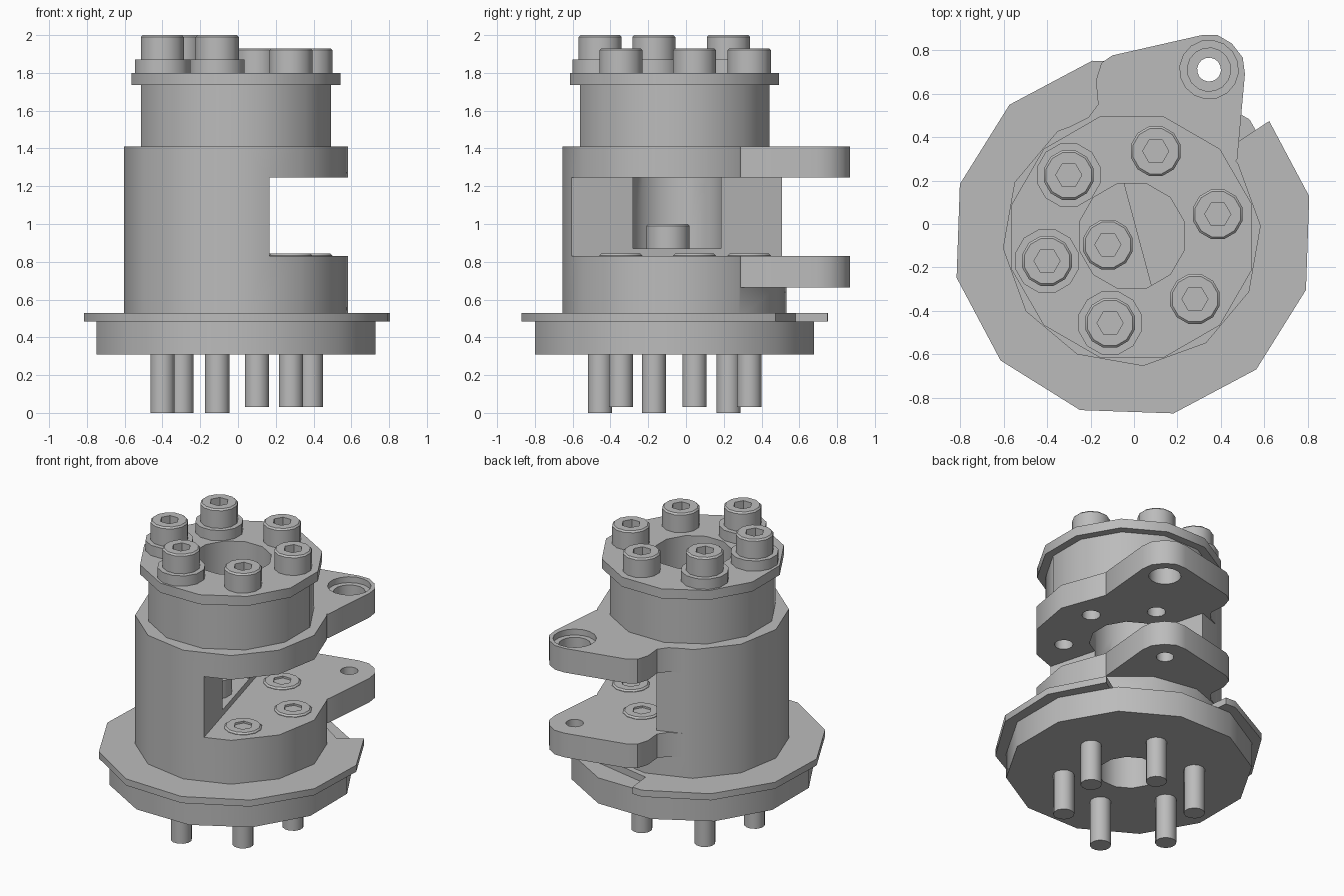
import bpy, bmesh, math
from mathutils import Matrix, Vector

if "Cube" in bpy.data.objects:
    bpy.data.objects.remove(bpy.data.objects["Cube"])

CX, CY = -0.01, -0.06          # axis of the round parts
TILT = math.radians(15)        # turn of the side opening

steel = bpy.data.materials.new("grey_steel")
steel.diffuse_color = (0.5, 0.5, 0.5, 1)
steel.use_nodes = True
steel.node_tree.nodes["Principled BSDF"].inputs["Base Color"].default_value = (0.5, 0.5, 0.5, 1)


def prism(name, points, z0, z1):
    """Upright prism over a plan outline."""
    bm = bmesh.new()
    base = bm.faces.new([bm.verts.new((x, y, z0)) for x, y in points])
    side = bmesh.ops.extrude_face_region(bm, geom=[base])["geom"]
    for v in side:
        if isinstance(v, bmesh.types.BMVert):
            v.co.z = z1
    bmesh.ops.recalc_face_normals(bm, faces=bm.faces)
    mesh = bpy.data.meshes.new(name)
    bm.to_mesh(mesh)
    bm.free()
    ob = bpy.data.objects.new(name, mesh)
    mesh.materials.append(steel)
    bpy.context.collection.objects.link(ob)
    return ob


def disc(name, r, z0, z1, x=CX, y=CY, sides=12, start=15):
    turn = [math.radians(start) + math.tau * i / sides for i in range(sides)]
    return prism(name, [(x + r * math.cos(a), y + r * math.sin(a)) for a in turn], z0, z1)


def combine(ob, others, operation="DIFFERENCE"):
    """Apply booleans and delete the helper objects."""
    for other in others:
        mod = ob.modifiers.new("bool", "BOOLEAN")
        mod.object, mod.operation, mod.solver = other, operation, "EXACT"
        bpy.context.view_layer.update()
        mesh = bpy.data.meshes.new_from_object(ob.evaluated_get(bpy.context.evaluated_depsgraph_get()))
        ob.modifiers.clear()
        ob.data = mesh
        bpy.data.objects.remove(other)
    return ob


def finish(ob):
    bpy.ops.object.select_all(action="DESELECT")
    ob.select_set(True)
    bpy.context.view_layer.objects.active = ob
    bpy.ops.object.shade_smooth_by_angle(angle=math.radians(35))


def bore(z0, z1):
    return disc("cutter", 0.25, z0, z1, y=CY + 0.005)


tall_bolts = [(-0.3, 0.225), (-0.4, -0.17), (-0.11, -0.455)]
short_bolts = [(0.1, 0.335), (0.385, 0.045), (0.28, -0.345)]
HX, HY = 0.345, 0.71           # lug hole

# Main body with its two lugs, side opening and bore
lug = [(-0.35, 0.42), (-0.21, 0.49), (-0.165, 0.55), (-0.175, 0.66), (-0.15, 0.74), (-0.1, 0.775),
       (0.31, 0.868), (0.385, 0.868), (0.45, 0.83), (0.5, 0.765), (0.51, 0.69),
       (0.475, 0.3), (0.3, 0), (-0.2, 0)]
body = disc("main_body", 0.595, 0.5, 1.41, start=5)
c, s = math.cos(TILT), math.sin(TILT)
opening = prism("cutter", [(0.02 + u * c - v * s, -0.055 + u * s * 1 + v * c)
                           for u, v in [(0, -1), (1.5, -1), (1.5, 1.5), (0, 1.5)]], 0.83, 1.245)
combine(body, [opening, bore(0.87, 1.5), disc("cutter", 0.195, 0.4, 0.7)])
combine(body, [prism("lug", lug, 0.665, 0.83), prism("lug", lug, 1.245, 1.41)], "UNION")
combine(body, [bore(1.2, 1.5),
               disc("cutter", 0.055, 0.6, 0.9, HX, HY, 16),
               disc("cutter", 0.1, 1.2, 1.5, HX, HY, 16),
               disc("cutter", 0.135, 1.37, 1.5, HX, HY, 16)]
        + [disc("cutter", 0.058, 1.2, 1.4, x, y) for x, y in short_bolts])
finish(body)

# Neck and top plate
for name, r, z0, z1 in [("neck", 0.52, 1.41, 1.735), ("top_plate", 0.573, 1.735, 1.8)]:
    finish(combine(disc(name, r, z0, z1), [bore(z0 - 0.1, z1 + 0.1)]))

# Base disc and the notched flange above it
finish(combine(disc("base_disc", 0.765, 0.31, 0.485), [disc("cutter", 0.195, 0.2, 0.6)]))
notch = [(0.64, 0.485), (0.48, 0.38), (0.3, 0.5), (-0.1, 0.58), (-0.12, 0.77), (-0.1, 1), (0.7, 1)]
flange = disc("flange", 0.832, 0.485, 0.53, x=-0.005, start=13)
finish(combine(flange, [prism("cutter", notch, 0.4, 0.6), disc("cutter", 0.195, 0.4, 0.6)]))

# Socket bolt head, shared by every bolt
head = disc("bolt_head", 0.118, 0, 0.13, 0, 0, 12)
bm = bmesh.new()
bm.from_mesh(head.data)
rim = [e for e in bm.edges if all(v.co.z > 0.1 for v in e.verts)]
bmesh.ops.bevel(bm, geom=rim, offset=0.01, segments=1, affect="EDGES")
bm.to_mesh(head.data)
bm.free()
combine(head, [disc("cutter", 0.06, 0.06, 0.2, 0, 0, 6, 0)])
finish(head)


def place_head(name, x, y, z):
    ob = bpy.data.objects.new(name, head.data)
    ob.location = (x, y, z)
    bpy.context.collection.objects.link(ob)


head.name = "bore_bolt_head"
head.location = (-0.12, -0.095, 0.87)
for x, y in tall_bolts:
    finish(disc("washer", 0.15, 1.8, 1.87, x, y))
    place_head("tall_bolt_head", x, y, 1.87)
    finish(disc("bolt_shank", 0.066, 0, 0.4, x, y))
for x, y in short_bolts:
    place_head("short_bolt_head", x, y, 1.8)
    place_head("lower_bolt_head", x, y, 0.713)
    finish(disc("bolt_shank", 0.066, 0.03, 0.4, x, y))
